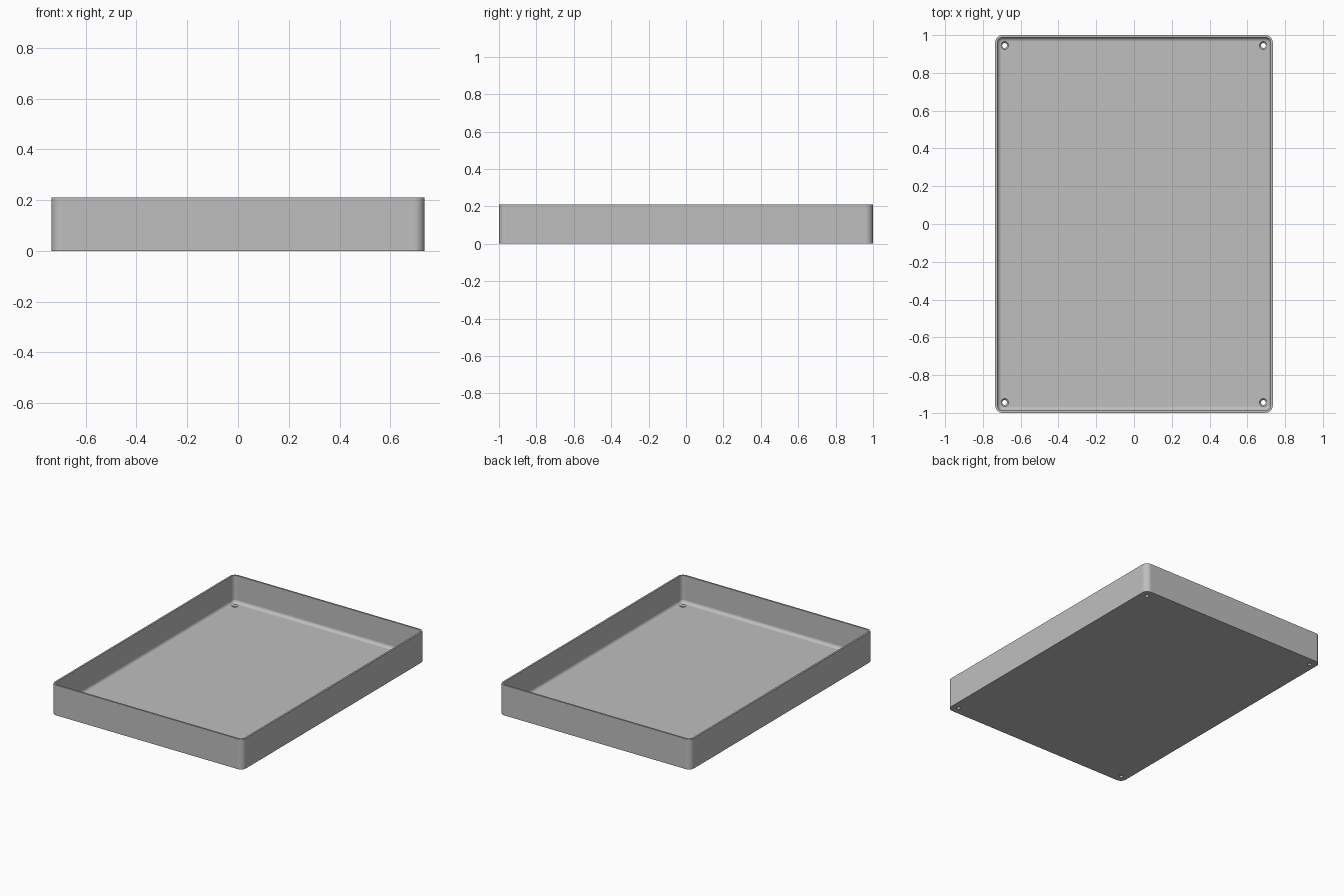
import bpy, bmesh
from math import sin, cos, pi, radians

if "Cube" in bpy.data.objects:
    bpy.data.objects.remove(bpy.data.objects["Cube"], do_unlink=True)

HALF_X, HALF_Y, HEIGHT = 0.735, 1.0, 0.21
CORNER, WALL, FLOOR, FILLET = 0.04, 0.012, 0.022, 0.022
HOLE_X, HOLE_Y = 0.685, 0.945
ARC = 8

# One plain grey
grey = bpy.data.materials.new("plain grey")
grey.use_nodes = True
colour = (0.52, 0.52, 0.52, 1)
grey.diffuse_color = colour
grey.node_tree.nodes["Principled BSDF"].inputs["Base Color"].default_value = colour


def ring(bm, inset, z):
    """Rounded rectangle set in from the outer wall."""
    r = max(CORNER - inset, 0.005)
    cx, cy = HALF_X - inset - r, HALF_Y - inset - r
    verts = []
    for q, (sx, sy) in enumerate([(1, 1), (-1, 1), (-1, -1), (1, -1)]):
        for i in range(ARC + 1):
            a = (q + i / ARC) * pi / 2
            verts.append(bm.verts.new((sx * cx + r * cos(a), sy * cy + r * sin(a), z)))
    return verts


def loft(bm, rings):
    """Skin a stack of equal rings and close both ends."""
    for a, b in zip(rings, rings[1:]):
        n = len(a)
        for i in range(n):
            bm.faces.new((a[i], a[(i + 1) % n], b[(i + 1) % n], b[i]))
    bm.faces.new(rings[0][::-1])
    bm.faces.new(rings[-1])


def make_object(name, bm):
    bmesh.ops.recalc_face_normals(bm, faces=bm.faces)
    mesh = bpy.data.meshes.new(name)
    bm.to_mesh(mesh)
    bm.free()
    mesh.materials.append(grey)
    obj = bpy.data.objects.new(name, mesh)
    bpy.context.collection.objects.link(obj)
    return obj


# Tray: outer wall, rim, inner wall, fillet and floor
bm = bmesh.new()
profile = [(0, 0), (0, HEIGHT), (WALL, HEIGHT)]
for i in range(ARC + 1):
    a = i / ARC * pi / 2
    profile.append((WALL + FILLET * (1 - cos(a)), FLOOR + FILLET * (1 - sin(a))))
loft(bm, [ring(bm, inset, z) for inset, z in profile])
tray = make_object("tray", bm)

# Countersunk screw holes in the four corners
bm = bmesh.new()
for sx in (-1, 1):
    for sy in (-1, 1):
        rings = []
        for r, z in [(0.013, -0.02), (0.013, FLOOR - 0.008),
                     (0.021, FLOOR), (0.021, FLOOR + 0.015)]:
            rings.append([bm.verts.new((sx * HOLE_X + r * cos(i * pi / 16),
                                        sy * HOLE_Y + r * sin(i * pi / 16), z))
                          for i in range(32)])
        loft(bm, rings)
cutter = make_object("screw_hole_cutter", bm)
cutter.hide_render = True

cut = tray.modifiers.new("screw_holes", 'BOOLEAN')
cut.operation, cut.solver, cut.object = 'DIFFERENCE', 'EXACT', cutter
bpy.ops.object.select_all(action='DESELECT')
tray.select_set(True)
bpy.context.view_layer.objects.active = tray
bpy.ops.object.modifier_apply(modifier=cut.name)
bpy.data.objects.remove(cutter, do_unlink=True)

# Smooth corners and fillet, crisp rim and flat floor
bpy.ops.object.shade_smooth_by_angle(angle=radians(30))
weighted = tray.modifiers.new("flat_floor", 'WEIGHTED_NORMAL')
weighted.keep_sharp = True
